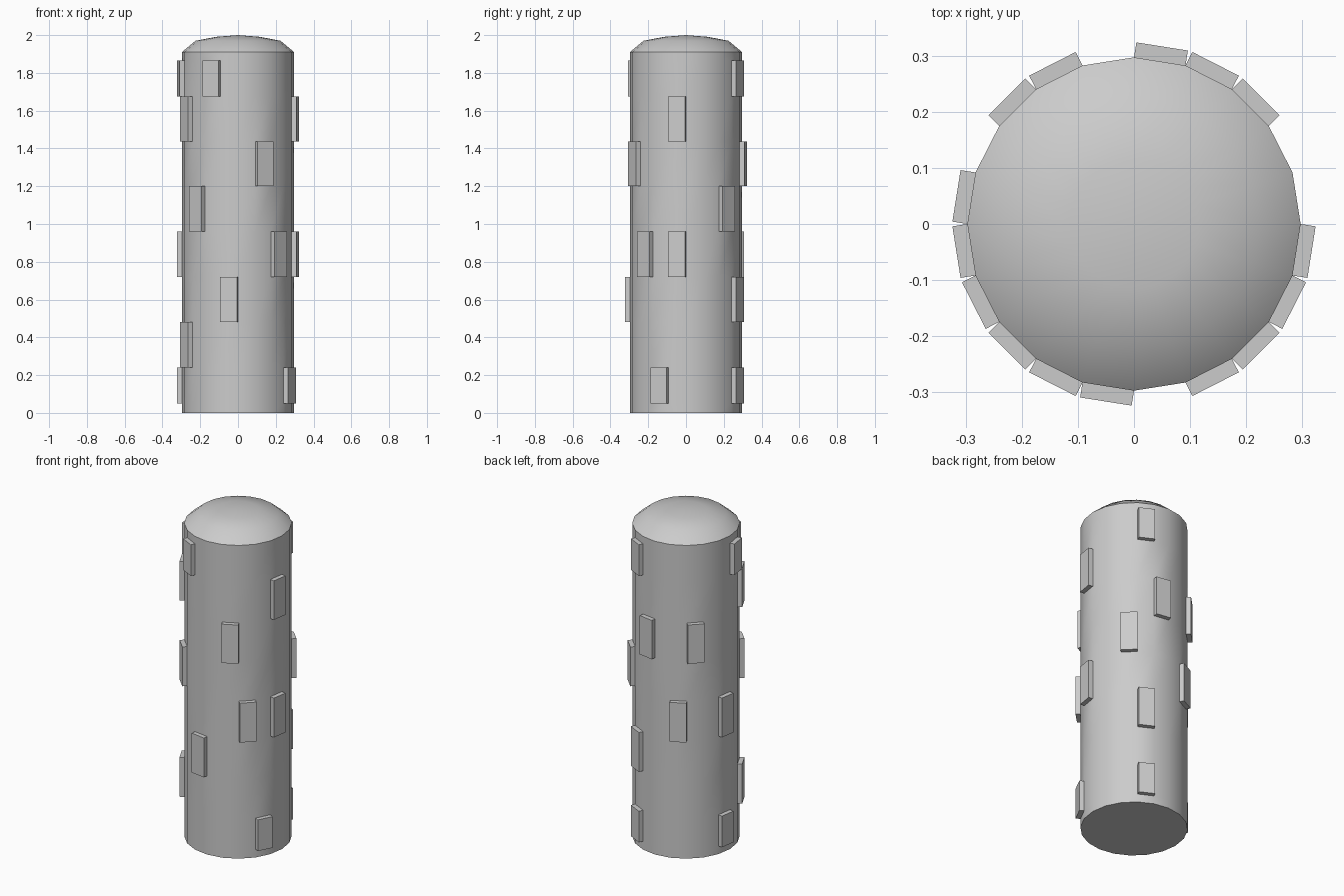
import bpy, bmesh
from math import cos, sin, pi, radians

if "Cube" in bpy.data.objects:
    bpy.data.objects.remove(bpy.data.objects["Cube"])

SIDES, R, PLATE = 20, 0.297, 0.027
# Ring profile (radius, height): straight wall in rows, then shallow dome
rows = [0.05, 0.24, 0.48, 0.72, 0.96, 1.2, 1.437, 1.675, 1.865]
profile = [(R, 0.0)] + [(R, z) for z in rows] + [(R, 1.91), (0.225, 1.97), (0.115, 1.991)]

# Raised plates: row -> wall sides, counted counter-clockwise from +x
plates = {0: (3, 9, 18), 1: (11,), 2: (3, 14), 3: (6, 9, 17, 19),
          4: (2, 12), 5: (4, 7, 16), 6: (11, 19), 7: (3, 10, 13)}

bm = bmesh.new()
rings = [[bm.verts.new((r * cos(2 * pi * k / SIDES), r * sin(2 * pi * k / SIDES), z))
          for k in range(SIDES)] for r, z in profile]

# Wall and dome faces
grid = {}
for j in range(len(rings) - 1):
    a, b = rings[j], rings[j + 1]
    for k in range(SIDES):
        n = (k + 1) % SIDES
        grid[j, k] = bm.faces.new((a[k], a[n], b[n], b[k]))

# Flat base and dome tip
bm.faces.new(rings[0][::-1])
tip = bm.verts.new((0, 0, 2.0))
for k in range(SIDES):
    bm.faces.new((rings[-1][k], rings[-1][(k + 1) % SIDES], tip))
bm.normal_update()

# Push each plate straight out of its wall face
chosen = [grid[row + 1, k] for row, sides in plates.items() for k in sides]
for f in bmesh.ops.extrude_discrete_faces(bm, faces=chosen)["faces"]:
    f.normal_update()
    bmesh.ops.translate(bm, vec=f.normal * PLATE, verts=f.verts[:])
bmesh.ops.recalc_face_normals(bm, faces=bm.faces[:])

mesh = bpy.data.meshes.new("studded_column")
bm.to_mesh(mesh)
bm.free()
column = bpy.data.objects.new("studded_column", mesh)
bpy.context.collection.objects.link(column)

# Smooth wall and dome, sharp rim and plates
bpy.context.view_layer.objects.active = column
column.select_set(True)
bpy.ops.object.shade_smooth_by_angle(angle=radians(35))
